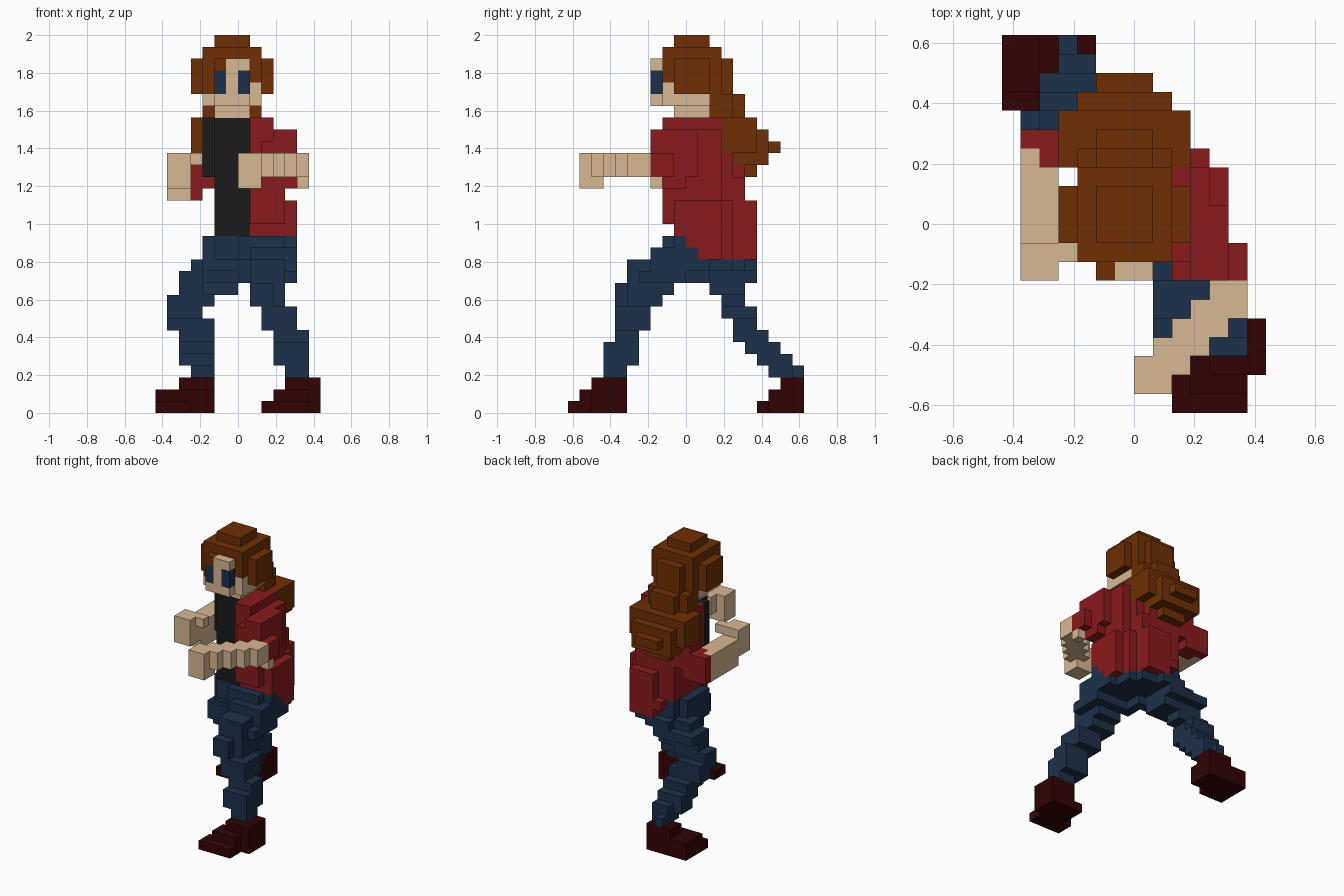
import bpy, bmesh

if "Cube" in bpy.data.objects:
    bpy.data.objects.remove(bpy.data.objects["Cube"], do_unlink=True)

U = 2 / 32  # edge of one block


def material(name, rgb):
    lin = [(c / 255 / 12.92) if c < 11 else ((c / 255 + 0.055) / 1.055) ** 2.4 for c in rgb] + [1]
    m = bpy.data.materials.new(name)
    m.use_nodes = True
    m.diffuse_color = lin
    m.node_tree.nodes["Principled BSDF"].inputs["Base Color"].default_value = lin
    return m


HAIR = material("brown hair", (111, 47, 3))
SKIN = material("tan skin", (217, 184, 148))
RED = material("red cloth", (138, 26, 29))
BLUE = material("blue denim", (28, 49, 75))
BLACK = material("black cloth", (27, 27, 27))
BOOT = material("dark red leather", (50, 3, 4))

cells = {}   # block position -> part name; the first part to claim a block keeps it
colours = {}


def part(name, mat, *boxes):
    """Claim blocks from boxes given as x0, x1, y0, y1, z0, z1 in block units."""
    colours[name] = mat
    for x0, x1, y0, y1, z0, z1 in boxes:
        for x in range(x0, x1):
            for y in range(y0, y1):
                for z in range(z0, z1):
                    cells.setdefault((x, y, z), name)


# Head
part("eyes", BLUE, (-2, -1, -3, -2, 27, 29), (0, 1, -3, -2, 27, 29))
part("fringe", HAIR, (-2, -1, -3, -2, 29, 30))
part("face", SKIN,
     (-2, 1, -3, -2, 26, 30),
     (1, 2, -2, -1, 26, 28),
     (-3, 2, -2, 2, 26, 27),
     (-2, 1, -1, 2, 25, 26))
part("hair", HAIR,
     (-2, 1, -1, 2, 31, 32),
     (-3, 2, -2, 3, 30, 31),
     (-3, 2, -2, 3, 27, 30),
     (-4, 3, -1, 2, 27, 30),
     (-2, 1, 3, 4, 27, 30))
part("ponytail", HAIR,
     (-3, 2, 2, 4, 25, 27),
     (-2, 1, 4, 5, 25, 27),
     (-4, 3, 3, 6, 22, 25),
     (-3, 2, 6, 7, 21, 24),
     (-2, 1, 7, 8, 22, 23),
     (-3, 2, 4, 6, 21, 22),
     (-2, 1, 4, 6, 20, 21))

# Arms
part("left_forearm", SKIN,
     (0, 2, -9, -7, 19, 22),
     (2, 3, -8, -7, 20, 22),
     (1, 4, -7, -6, 20, 22),
     (2, 5, -6, -5, 20, 22),
     (3, 6, -5, -4, 20, 22),
     (4, 6, -4, -3, 20, 22),
     (5, 6, -3, -2, 19, 20))
part("left_sleeve", RED,
     (3, 5, -3, 1, 22, 24),
     (2, 5, -3, -2, 20, 23),
     (3, 5, -3, 1, 20, 22),
     (4, 6, -3, -1, 20, 22),
     (3, 5, -2, 0, 19, 20))
part("right_forearm", SKIN,
     (-6, -4, -3, -1, 19, 22),
     (-4, -3, -2, -1, 21, 22),
     (-6, -4, -1, 3, 18, 21),
     (-6, -5, 3, 4, 18, 21))
part("right_sleeve", RED,
     (-4, -3, 3, 5, 18, 22),
     (-3, -2, 3, 5, 19, 22),
     (-5, -4, 3, 4, 18, 21),
     (-6, -4, 4, 5, 18, 21))

# Torso, turned so its left side leads
part("undershirt", BLACK,
     (-2, 1, -1, 0, 15, 25),
     (-3, -2, 0, 1, 20, 25))
part("jacket", RED,
     (1, 3, -2, 3, 24, 25),
     (-3, 1, 0, 3, 24, 25),
     (1, 4, -2, 3, 20, 24),
     (-3, 3, 0, 4, 20, 24),
     (-2, 2, 4, 5, 20, 22),
     (1, 4, -2, 3, 18, 20),
     (-2, 3, 0, 5, 18, 20),
     (1, 4, -2, 4, 16, 18),
     (4, 5, -1, 3, 16, 18),
     (-2, 3, 0, 5, 15, 18),
     (0, 3, 5, 6, 15, 18),
     (1, 5, -1, 3, 15, 16),
     (3, 4, 3, 4, 15, 16),
     (0, 4, 0, 4, 14, 15),
     (4, 5, 0, 3, 14, 15),
     (-1, 3, 2, 6, 14, 15),
     (1, 4, 1, 4, 13, 14),
     (4, 5, 1, 3, 13, 14),
     (0, 3, 3, 6, 13, 14))

# Trousers
part("hips", BLUE,
     (-3, 0, 0, 4, 13, 15),
     (-2, 2, -1, 5, 13, 15),
     (0, 4, -2, 4, 13, 15),
     (4, 5, -1, 3, 13, 15),
     (0, 4, -1, 4, 12, 13),
     (4, 5, -1, 2, 12, 13),
     (-2, 1, 2, 6, 12, 13),
     (1, 3, 4, 5, 12, 13),
     (0, 1, -1, 2, 11, 12))
part("left_leg", BLUE,
     (1, 5, -3, 1, 13, 14),
     (1, 4, -5, -3, 12, 13),
     (1, 5, -3, 1, 12, 13),
     (1, 4, -5, -4, 11, 12),
     (1, 5, -4, 0, 11, 12),
     (1, 3, -6, -5, 9, 11),
     (1, 4, -5, -1, 10, 11),
     (1, 4, -5, -2, 9, 10),
     (2, 5, -6, -3, 7, 9),
     (3, 6, -6, -4, 6, 7),
     (3, 6, -7, -4, 4, 6),
     (4, 6, -7, -5, 3, 4))
part("right_leg", BLUE,
     (-3, 1, 0, 5, 12, 13),
     (-4, -3, 3, 5, 12, 13),
     (-3, 0, 1, 6, 11, 12),
     (-5, -3, 3, 6, 11, 12),
     (-3, 0, 2, 5, 10, 11),
     (-5, -3, 3, 5, 10, 11),
     (-6, -2, 3, 5, 9, 10),
     (-6, -3, 3, 6, 8, 9),
     (-6, -2, 4, 6, 7, 8),
     (-5, -2, 4, 7, 6, 7),
     (-5, -2, 5, 8, 5, 6),
     (-5, -4, 6, 8, 4, 5),
     (-4, -2, 6, 9, 4, 5),
     (-4, -2, 7, 9, 3, 4),
     (-4, -3, 9, 10, 3, 4))

# Boots
part("left_boot", BOOT,
     (2, 6, -10, -8, 0, 1),
     (3, 7, -8, -5, 0, 1),
     (3, 6, -9, -7, 1, 2),
     (4, 7, -8, -5, 1, 3))
part("right_boot", BOOT,
     (-7, -4, 6, 10, 0, 1),
     (-4, -2, 7, 10, 0, 1),
     (-7, -2, 7, 10, 1, 2),
     (-5, -2, 8, 10, 2, 3))


def build(name):
    """Make one object from the outward faces of a part's blocks."""
    bm = bmesh.new()
    verts = {}

    def vert(p):
        if p not in verts:
            verts[p] = bm.verts.new([c * U for c in p])
        return verts[p]

    for cell in [c for c, owner in cells.items() if owner == name]:
        for axis in range(3):
            a, b = (axis + 1) % 3, (axis + 2) % 3
            for side in (0, 1):
                near = list(cell)
                near[axis] += 2 * side - 1
                if tuple(near) in cells:
                    continue
                loop = []
                for i, j in ((0, 0), (1, 0), (1, 1), (0, 1)):
                    p = list(cell)
                    p[axis] += side
                    p[a] += i
                    p[b] += j
                    loop.append(vert(tuple(p)))
                bm.faces.new(loop if side else loop[::-1])
    # Merge the flat areas
    bmesh.ops.dissolve_limit(bm, angle_limit=0.01, verts=bm.verts[:], edges=bm.edges[:])
    mesh = bpy.data.meshes.new(name)
    bm.to_mesh(mesh)
    bm.free()
    mesh.materials.append(colours[name])
    bpy.context.collection.objects.link(bpy.data.objects.new(name, mesh))


for part_name in colours:
    build(part_name)
